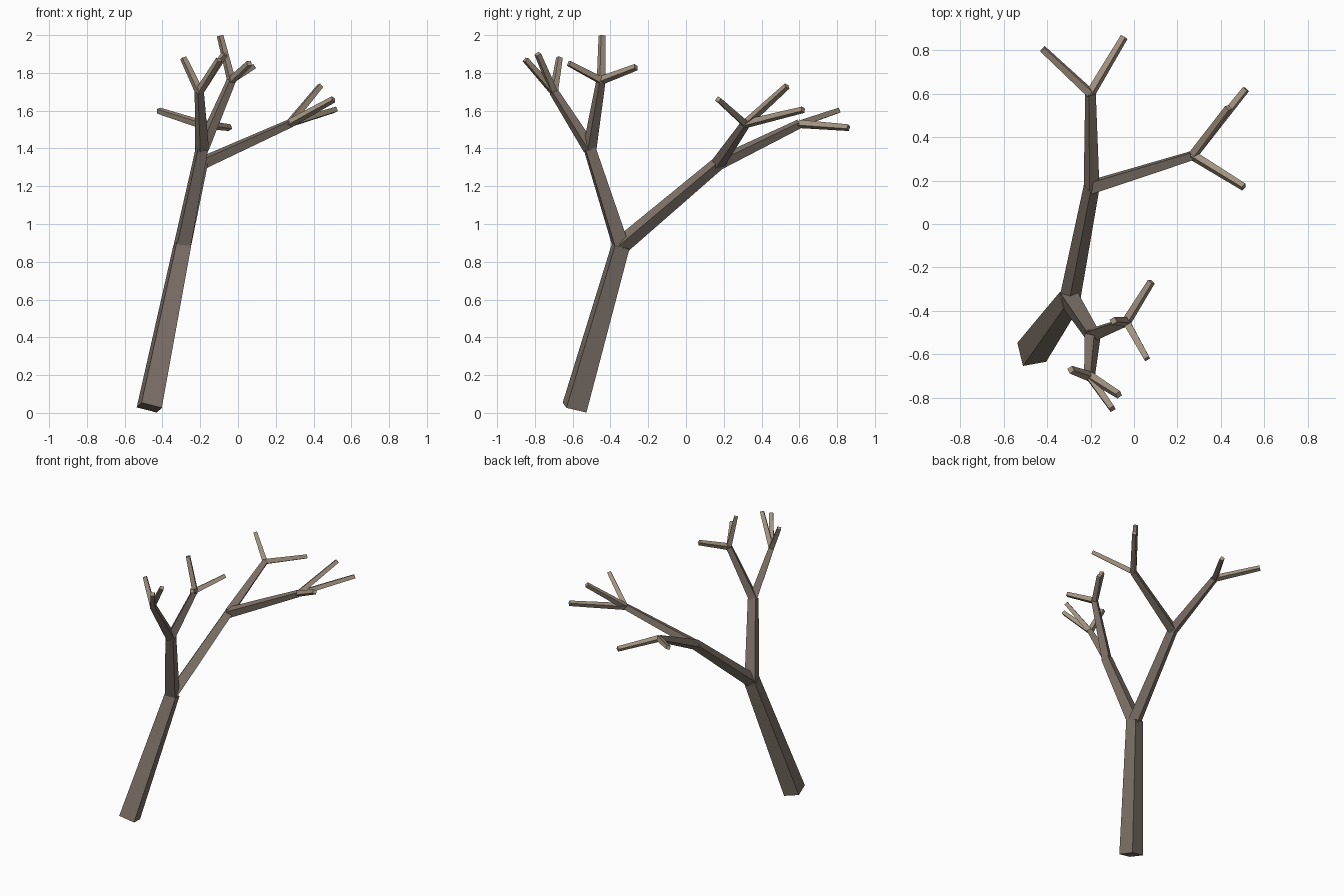
import bpy
import bmesh
from math import radians, sqrt
from mathutils import Matrix, Vector

if "Cube" in bpy.data.objects:
    bpy.data.objects.remove(bpy.data.objects["Cube"], do_unlink=True)


def make_material(name, colour):
    mat = bpy.data.materials.new(name)
    mat.use_nodes = True
    mat.diffuse_color = (*colour, 1)
    bsdf = mat.node_tree.nodes["Principled BSDF"]
    bsdf.inputs["Base Color"].default_value = (*colour, 1)
    bsdf.inputs["Roughness"].default_value = 0.9
    return mat


bark = make_material("brown bark", (0.21, 0.17, 0.142))
young_bark = make_material("pale twig bark", (0.36, 0.295, 0.225))


def limb(name, start, end, width_start, width_end, roll, mat):
    """Tapered square beam from start to end, turned by roll about its axis."""
    start, end = Vector(start), Vector(end)
    axis = end - start
    turn = Vector((0, 0, 1)).rotation_difference(axis).to_matrix().to_4x4()
    place = (Matrix.Translation((start + end) / 2) @ turn
             @ Matrix.Rotation(radians(45 + roll), 4, "Z"))
    bm = bmesh.new()
    bmesh.ops.create_cone(bm, cap_ends=True, segments=4, depth=axis.length,
                          radius1=width_start / sqrt(2),
                          radius2=width_end / sqrt(2), matrix=place)
    mesh = bpy.data.meshes.new(name)
    bm.to_mesh(mesh)
    bm.free()
    mesh.materials.append(mat)
    obj = bpy.data.objects.new(name, mesh)
    bpy.context.collection.objects.link(obj)


# Joints where the limbs fork
root = (-0.47, -0.59, 0.028)
crotch = (-0.295, -0.345, 0.885)
front_fork = (-0.19, -0.51, 1.40)
back_fork = (-0.195, 0.17, 1.32)

# Trunk and the two main boughs
limb("trunk", root, crotch, 0.112, 0.08, 12, bark)
limb("front_bough", crotch, front_fork, 0.075, 0.055, 12, bark)
limb("back_bough", crotch, back_fork, 0.068, 0.052, 33, bark)

# Each branch leaves a fork and ends in a spray of twigs
branches = {
    "front_branch": (front_fork, (-0.205, -0.70, 1.70),
                     [(-0.29, -0.67, 1.88), (-0.10, -0.85, 1.87), (-0.07, -0.785, 1.90)]),
    "front_left_branch": (front_fork, (-0.035, -0.45, 1.76),
                          [(0.08, -0.265, 1.83), (0.06, -0.62, 1.85), (-0.095, -0.445, 1.997)]),
    "back_branch": (back_fork, (-0.20, 0.60, 1.53),
                    [(-0.42, 0.805, 1.60), (-0.045, 0.86, 1.51)]),
    "back_left_branch": (back_fork, (0.27, 0.315, 1.53),
                         [(0.435, 0.535, 1.73), (0.505, 0.17, 1.66), (0.515, 0.62, 1.605)]),
}
for name, (fork, tip, twigs) in branches.items():
    limb(name, fork, tip, 0.053, 0.036, 30, bark)
    for i, twig_end in enumerate(twigs, 1):
        limb(f"{name}_twig_{i}", tip, twig_end, 0.033, 0.026, 30, young_bark)
